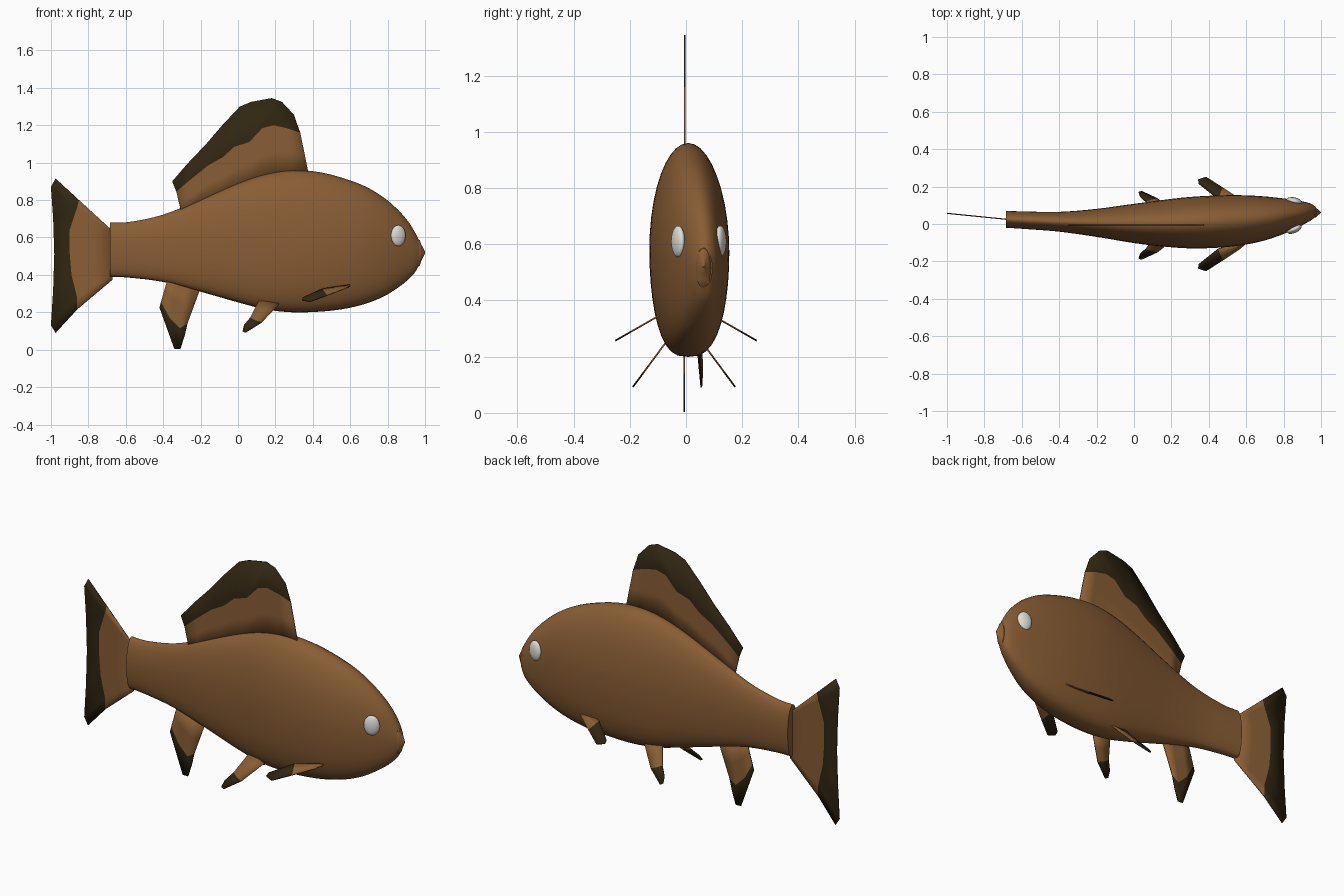
import bpy, math
from mathutils import Vector

if "Cube" in bpy.data.objects:
    bpy.data.objects.remove(bpy.data.objects["Cube"])


def material(name, rgb):
    m = bpy.data.materials.new(name)
    m.diffuse_color = (*rgb, 1)
    m.use_nodes = True
    m.node_tree.nodes["Principled BSDF"].inputs["Base Color"].default_value = m.diffuse_color
    return m


BROWN = material("brown scales", (0.25, 0.11, 0.035))
DARK = material("dark fin edge", (0.03, 0.019, 0.006))
PALE = material("pale eye", (0.75, 0.73, 0.68))


def make(name, verts, faces, mats, index=None, angle=40):
    me = bpy.data.meshes.new(name)
    me.from_pydata(verts, [], faces)
    for m in mats:
        me.materials.append(m)
    if index:
        me.polygons.foreach_set("material_index", index)
    me.update()
    ob = bpy.data.objects.new(name, me)
    bpy.context.collection.objects.link(ob)
    bpy.ops.object.select_all(action='DESELECT')
    ob.select_set(True)
    bpy.context.view_layer.objects.active = ob
    bpy.ops.object.shade_smooth_by_angle(angle=math.radians(angle))
    return ob


def smooth_path(pts, steps):
    """Catmull-Rom through tuples of any length."""
    out = []
    n = len(pts)
    for i in range(n - 1):
        a, b, c, d = (pts[max(0, min(n - 1, i + k))] for k in (-1, 0, 1, 2))
        for s in range(steps):
            t = s / steps
            out.append([0.5 * (2 * q + (r - p) * t + (2 * p - 5 * q + 4 * r - u) * t * t
                               + (3 * q - p - 3 * r + u) * t ** 3)
                        for p, q, r, u in zip(a, b, c, d)])
    return out + [list(pts[-1])]


def loft(name, stations, n=40):
    """Skin of egg-shaped rings; station = x, top, bottom, y centre, half width."""
    verts, faces = [], []
    for x, top, bot, yc, w in stations:
        for k in range(n):
            a = 2 * math.pi * k / n
            s, c = math.sin(a), math.cos(a)
            p = 1.0 if c > 0 else 0.7      # fuller belly
            y = yc + w * math.copysign(abs(s) ** p if abs(s) > 1e-6 else 0, s)
            verts.append((x, y, (top + bot) / 2 + (top - bot) / 2 * c))
    for i in range(len(stations) - 1):
        for k in range(n):
            a, b = i * n + k, i * n + (k + 1) % n
            faces.append((a, a + n, b + n, b))
    faces.append(tuple(range(n)))
    faces.append(tuple(reversed(range(len(verts) - n, len(verts)))))
    return make(name, verts, faces, [BROWN])


# Body
body = [(-0.685, .68, .39, .025, .045), (-0.58, .683, .385, .02, .047),
        (-0.40, .722, .362, .012, .053), (-0.20, .803, .31, .006, .075),
        (0.0, .89, .253, .003, .105), (0.15, .94, .215, .004, .124),
        (0.29, .96, .20, .007, .137), (0.43, .95, .203, .012, .14),
        (0.56, .918, .217, .019, .135), (0.68, .873, .245, .028, .121),
        (0.78, .813, .285, .039, .10), (0.86, .743, .335, .051, .078),
        (0.91, .685, .375, .059, .06), (0.945, .63, .412, .064, .045),
        (0.97, .58, .455, .065, .028)]
loft("body", smooth_path(body, 4))

# Mouth
loft("mouth", [(.96, .592, .442, .062, .027), (.972, .585, .45, .062, .026),
               (.98, .563, .475, .062, .019), (.992, .54, .498, .062, .009),
               (1.0, .524, .514, .062, .002)], 24)


# Fins: each column runs base -> colour border -> tip
def fin(name, columns, y_of):
    verts, faces, index = [], [], []
    for col in columns:
        bx, bz, mx, mz, tx, tz = col
        for x, z in ((bx, bz), ((bx + mx) / 2, (bz + mz) / 2), (mx, mz), (tx, tz)):
            verts.append((x, y_of(x, z), z))
    for i in range(len(columns) - 1):
        for r in range(3):
            a = i * 4 + r
            faces.append((a, a + 1, a + 5, a + 4))
            index.append(1 if r == 2 else 0)
    ob = make(name, verts, faces, [BROWN, DARK], index)
    mod = ob.modifiers.new("thickness", 'SOLIDIFY')
    mod.thickness = 0.006
    mod.offset = 0


fin("tail_fin", [(-.67, .635, -.85, .80, -.975, .915), (-.67, .62, -.86, .76, -1.0, .87),
                 (-.67, .58, -.90, .64, -.988, .70), (-.67, .52, -.90, .52, -.982, .51),
                 (-.67, .46, -.89, .40, -.988, .32), (-.67, .40, -.86, .28, -1.0, .13),
                 (-.67, .375, -.86, .215, -.975, .09)],
    lambda x, z: .025 - (x + .68) * .1)

fin("dorsal_fin", [(-.30, .72, -.33, .845, -.352, .90), (-.25, .74, -.26, .905, -.27, .995),
                   (-.17, .78, -.16, .985, -.17, 1.10), (-.09, .81, -.08, 1.03, -.08, 1.205),
                   (.0, .85, -.02, 1.085, .01, 1.30), (.07, .88, .06, 1.11, .07, 1.325),
                   (.15, .90, .13, 1.185, .18, 1.345), (.21, .92, .19, 1.20, .235, 1.325),
                   (.29, .93, .26, 1.185, .30, 1.255), (.38, .93, .333, 1.16, .315, 1.21)],
    lambda x, z: -.005)

fin("anal_fin", [(-.375, .385, -.412, .255, -.42, .225), (-.33, .37, -.365, .17, -.34, .003),
                 (-.27, .35, -.31, .115, -.308, .003), (-.20, .33, -.27, .14, -.285, .075)],
    lambda x, z: -.006)

for side, sgn in (("left", 1), ("right", -1)):
    # Pectoral fin
    fin(side + "_pectoral_fin",
        [(.60, .347, .45, .325, .345, .277), (.60, .342, .46, .31, .343, .265),
         (.57, .326, .475, .29, .385, .257)],
        lambda x, z: sgn * (.115 + (.335 - z) * 1.75))
    # Pelvic fin
    fin(side + "_pelvic_fin",
        [(.11, .26, .065, .17, .032, .13), (.17, .255, .095, .155, .025, .10),
         (.22, .245, .125, .145, .04, .092)],
        lambda x, z: -.007 + sgn * (.08 + (.23 - z) * .74))
    # Eye
    bpy.ops.mesh.primitive_uv_sphere_add(
        segments=20, ring_count=12, radius=1,
        location=(.857, .122 if sgn > 0 else -.028, .61),
        rotation=(0, 0, math.radians(-14 if sgn > 0 else 24)))
    eye = bpy.context.object
    eye.name = side + "_eye"
    eye.scale = (.042, .02, .056)
    eye.data.materials.append(PALE)
    bpy.ops.object.shade_smooth_by_angle(angle=math.radians(40))
